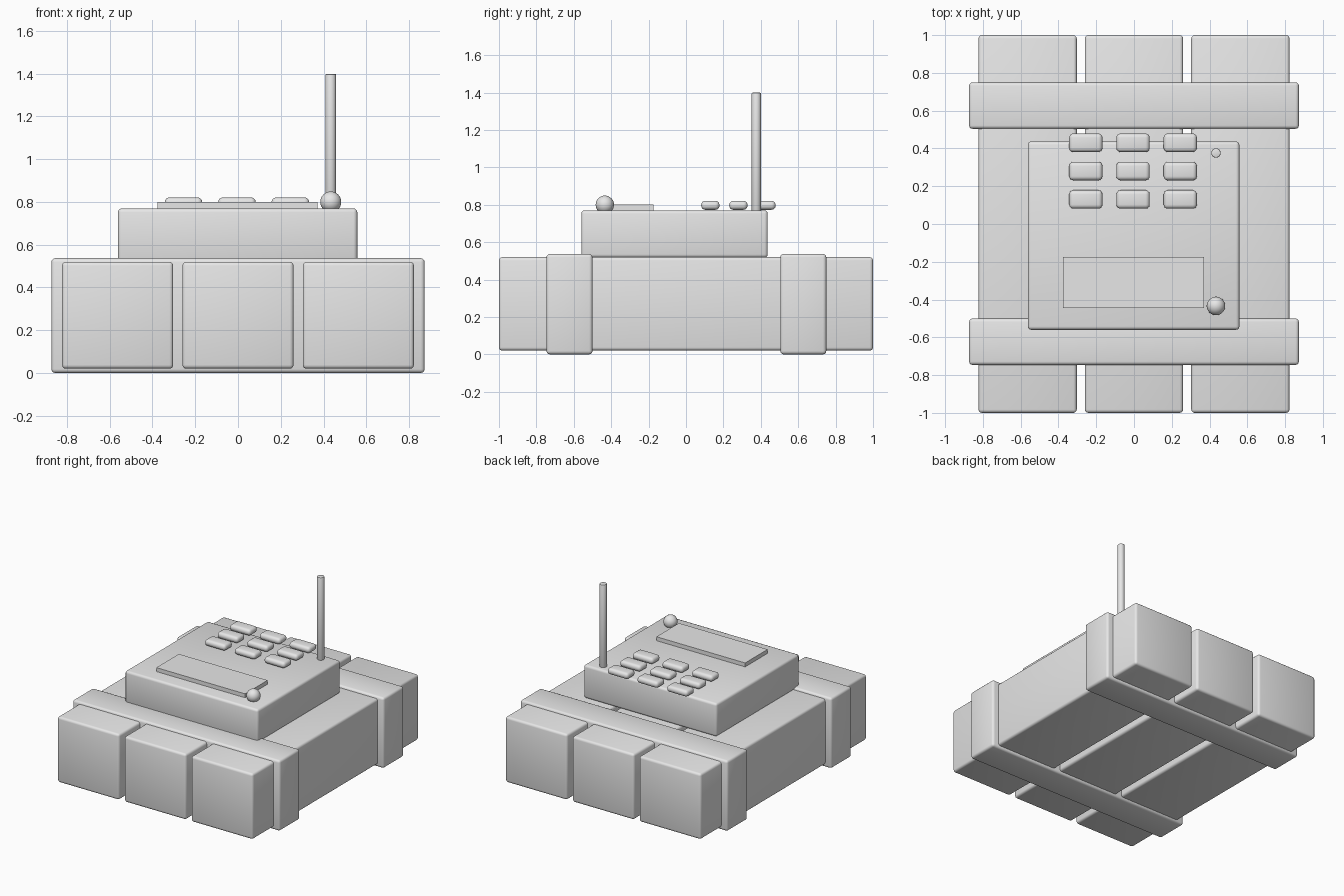
import bpy
from math import radians
from mathutils import Vector

default = bpy.data.objects.get("Cube")
if default:
    bpy.data.objects.remove(default, do_unlink=True)

grey = bpy.data.materials.new("plain grey")
grey.use_nodes = True
grey.diffuse_color = (0.8, 0.8, 0.8, 1)
grey.node_tree.nodes["Principled BSDF"].inputs["Base Color"].default_value = grey.diffuse_color


def finish(name, bevel=0, segments=3):
    """Name the active object, round its edges, shade it and colour it."""
    obj = bpy.context.object
    obj.name = name
    obj.data.materials.append(grey)
    if bevel:
        mod = obj.modifiers.new("rounded edges", "BEVEL")
        mod.width, mod.segments = bevel, segments
        mod.limit_method = "ANGLE"
        bpy.ops.object.modifier_apply(modifier=mod.name)
        bpy.ops.object.shade_smooth_by_angle(angle=radians(35))
    return obj


def box(name, low, high, bevel=0, segments=3):
    low, high = Vector(low), Vector(high)
    bpy.ops.mesh.primitive_cube_add(size=1, location=(low + high) / 2)
    bpy.context.object.scale = high - low
    bpy.ops.object.transform_apply(location=False, rotation=False, scale=True)
    return finish(name, bevel, segments)


# Three long blocks lying side by side
for side, x in (("right", -0.563), ("middle", 0), ("left", 0.563)):
    box(side + "_block", (x - 0.26, -1, 0.02), (x + 0.26, 1, 0.52), 0.018)

# Two straps around the blocks
for side, y in (("front", -0.623), ("back", 0.627)):
    box(side + "_strap", (-0.873, y - 0.123, 0), (0.873, y + 0.123, 0.537), 0.018)

# Control unit with its raised screen
box("control_box", (-0.562, -0.56, 0.517), (0.558, 0.437, 0.77), 0.018)
box("screen", (-0.376, -0.445, 0.76), (0.371, -0.174, 0.8))

# Keypad, three by three
for row in range(3):
    for column in range(3):
        x, y = -0.255 + 0.25 * column, 0.13 + 0.15 * row
        box(f"key_{row}_{column}", (x - 0.088, y - 0.049, 0.773),
            (x + 0.088, y + 0.049, 0.821), 0.022, 4)

# Signal lamp
bpy.ops.mesh.primitive_uv_sphere_add(segments=32, ring_count=16, radius=0.049,
                                     location=(0.434, -0.434, 0.8))
finish("lamp")
bpy.ops.object.shade_smooth()

# Antenna
bpy.ops.mesh.primitive_cylinder_add(vertices=32, radius=0.025, depth=0.64,
                                    location=(0.434, 0.376, 1.079))
finish("antenna", 0.005, 2)
